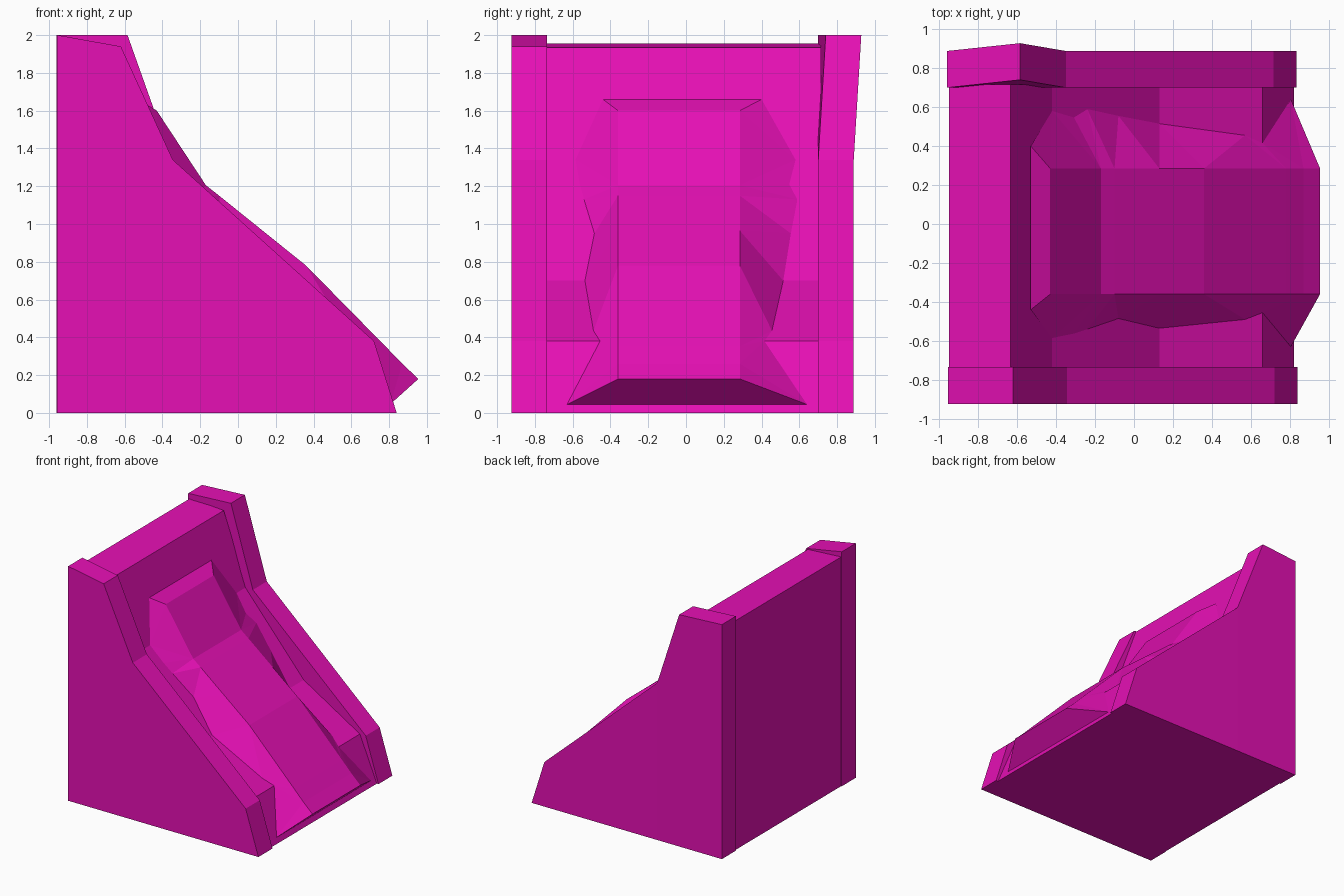
import bpy, bmesh

cube = bpy.data.objects.get("Cube")
if cube:
    bpy.data.objects.remove(cube, do_unlink=True)

magenta = bpy.data.materials.new("magenta")
magenta.use_nodes = True
colour = (0.79, 0.005, 0.46, 1)
magenta.diffuse_color = colour
magenta.node_tree.nodes["Principled BSDF"].inputs["Base Color"].default_value = colour


def finish(name, bm):
    mesh = bpy.data.meshes.new(name)
    bm.to_mesh(mesh)
    bm.free()
    mesh.materials.append(magenta)
    obj = bpy.data.objects.new(name, mesh)
    bpy.context.collection.objects.link(obj)
    return obj


def prism(profile, y0, y1):
    """Extrude a side profile of (x, z) points from y0 to y1."""
    bm = bmesh.new()
    face = bm.faces.new([bm.verts.new((x, y0, z)) for x, z in profile])
    ext = bmesh.ops.extrude_face_region(bm, geom=[face])["geom"]
    for v in ext:
        if isinstance(v, bmesh.types.BMVert):
            v.co.y = y1
    bmesh.ops.recalc_face_normals(bm, faces=bm.faces[:])
    return bm


# Side walls
right_wall = [(-0.955, 0), (0.84, 0), (0.72, 0.38), (-0.345, 1.34),
              (-0.62, 1.94), (-0.955, 2)]
finish("right_wall", prism(right_wall, -0.925, -0.735))

left_wall = [(-0.96, 0), (0.835, 0), (0.715, 0.38), (-0.35, 1.34),
             (-0.585, 2), (-0.96, 2)]
bm = prism(left_wall, 0.70, 0.888)
bmesh.ops.bisect_plane(bm, geom=bm.verts[:] + bm.edges[:] + bm.faces[:],
                       plane_co=(-0.35, 0, 0), plane_no=(1, 0, 0))
for v in bm.verts:  # the upper front corner leans outward
    if v.co.z > 1.9 and v.co.x > -0.7:
        v.co.y += 0.04
finish("left_wall", bm)

# Recessed sloping body between the walls
body = [(-0.95, 0), (0.82, 0), (0.66, 0.38), (0.13, 0.70), (-0.42, 1.34),
        (-0.635, 1.935), (-0.95, 1.955)]
finish("sloping_body", prism(body, -0.74, 0.715))

# Raised ramp: crest (x, z), foot (x, z), foot y on each side
rows = [
    ((-0.43, 1.60), (-0.53, 1.66), -0.44, 0.40),
    ((-0.43, 1.60), (-0.42, 1.34), -0.585, 0.58),
    ((-0.17, 1.205), (-0.31, 1.21), -0.565, 0.55),
    ((-0.10, 1.15), (-0.24, 1.13), -0.54, 0.59),
    ((0.13, 0.965), (-0.08, 0.95), -0.485, 0.555),
    ((0.36, 0.78), (0.13, 0.70), -0.535, 0.515),
    ((0.78, 0.353), (0.57, 0.435), -0.49, 0.455),
    ((0.87, 0.26), (0.66, 0.38), -0.455, 0.415),
    ((0.955, 0.18), (0.805, 0.045), -0.63, 0.64),
]
bm = bmesh.new()
grid = []
for (cx, cz), (fx, fz), right, left in rows:
    grid.append([bm.verts.new(p) for p in (
        (fx, right, fz), (cx, -0.36, cz), (cx, 0.285, cz), (fx, left, fz))])
for a, b in zip(grid, grid[1:]):
    for i in range(3):
        bm.faces.new((a[i], b[i], b[i + 1], a[i + 1]))
bm.faces.new(grid[0])
bm.faces.new(grid[-1][::-1])
bmesh.ops.remove_doubles(bm, verts=bm.verts[:], dist=0.0005)
bmesh.ops.triangulate(bm, faces=[f for f in bm.faces if len(f.verts) == 4])
finish("raised_ramp", bm)
